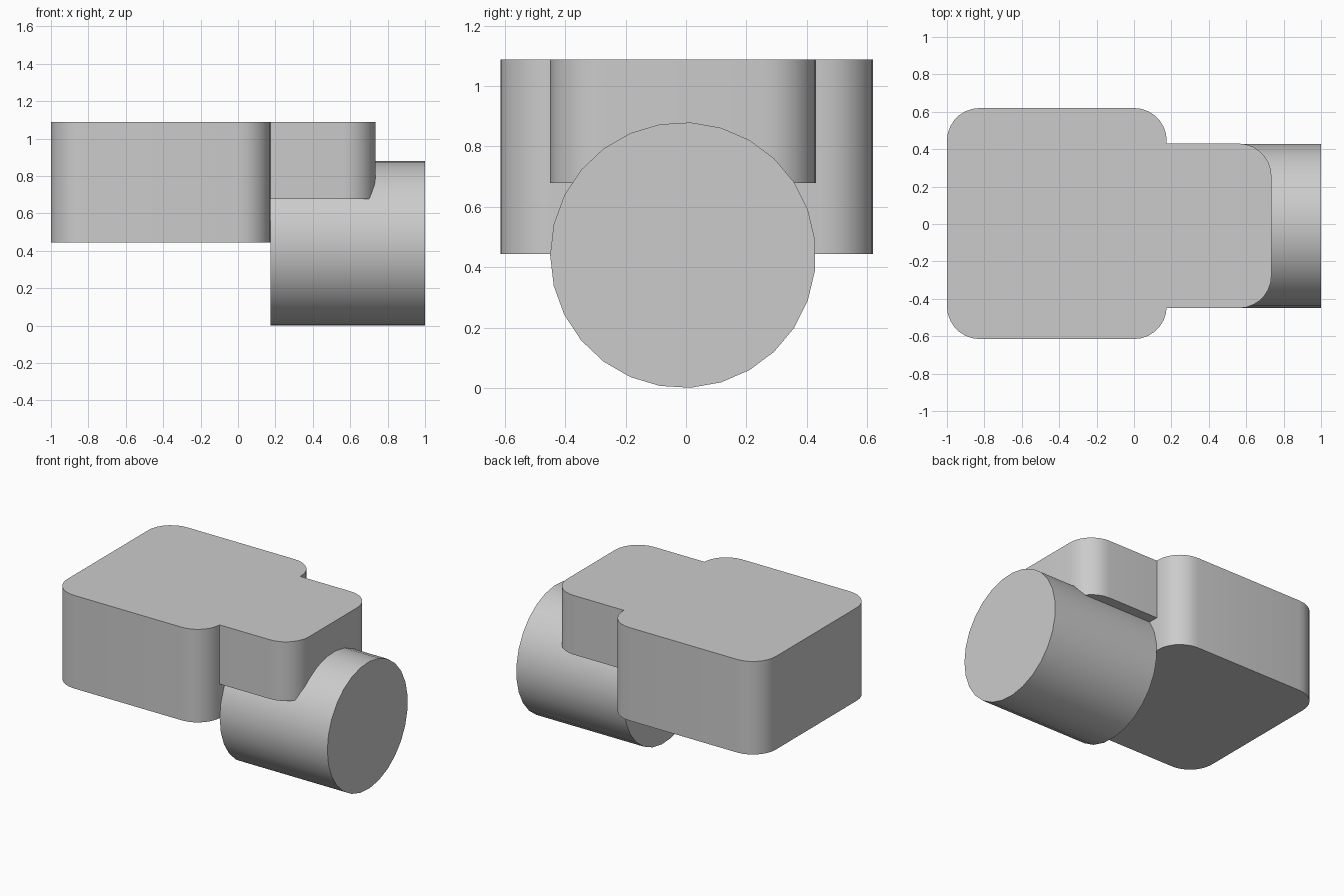
import bpy, bmesh, math
from mathutils import Matrix

cube = bpy.data.objects.get("Cube")
if cube:
    bpy.data.objects.remove(cube, do_unlink=True)

# Single grey finish
grey = bpy.data.materials.new("plain_grey")
grey.use_nodes = True
colour = (0.6, 0.6, 0.6, 1)
grey.diffuse_color = colour
grey.node_tree.nodes["Principled BSDF"].inputs["Base Color"].default_value = colour


def finish(name, bm):
    bmesh.ops.recalc_face_normals(bm, faces=bm.faces)
    mesh = bpy.data.meshes.new(name)
    bm.to_mesh(mesh)
    bm.free()
    mesh.materials.append(grey)
    obj = bpy.data.objects.new(name, mesh)
    bpy.context.collection.objects.link(obj)
    bpy.ops.object.select_all(action='DESELECT')
    obj.select_set(True)
    bpy.context.view_layer.objects.active = obj
    bpy.ops.object.shade_smooth_by_angle(angle=math.radians(35))
    return obj


def rounded_block(name, low, high, radius, round_left=True):
    """Box whose upright edges are rounded; the left pair is optional."""
    bm = bmesh.new()
    bmesh.ops.create_cube(bm, size=1)
    for v in bm.verts:
        v.co = [high[i] if v.co[i] > 0 else low[i] for i in range(3)]
    upright = [e for e in bm.edges
               if abs(e.verts[0].co.z - e.verts[1].co.z) > 0.01
               and (round_left or e.verts[0].co.x > low[0] + 0.01)]
    bmesh.ops.bevel(bm, geom=upright, offset=radius, segments=7,
                    profile=0.5, affect='EDGES')
    return finish(name, bm)


# Main housing and the narrower shelf projecting from it
rounded_block("body", (-1, -0.615, 0.443), (0.175, 0.62, 1.088), 0.175)
rounded_block("shelf", (0.1, -0.45, 0.678), (0.735, 0.43, 1.088), 0.175, False)

# Horizontal barrel below the shelf, running along x
bm = bmesh.new()
bmesh.ops.create_cone(bm, cap_ends=True, segments=27, radius1=0.44,
                      radius2=0.44, depth=0.825)
turn = Matrix.Rotation(math.radians(90), 4, 'Y')
bmesh.ops.transform(bm, matrix=turn, verts=bm.verts)
# Turn so that one corner points straight to the front
first = bm.verts[:][0].co
spin = math.pi - math.atan2(first.z, first.y)
bmesh.ops.transform(bm, matrix=Matrix.Rotation(spin, 4, 'X'), verts=bm.verts)
bmesh.ops.translate(bm, vec=(0.5875, -0.01, 0.44), verts=bm.verts)
finish("barrel", bm)
